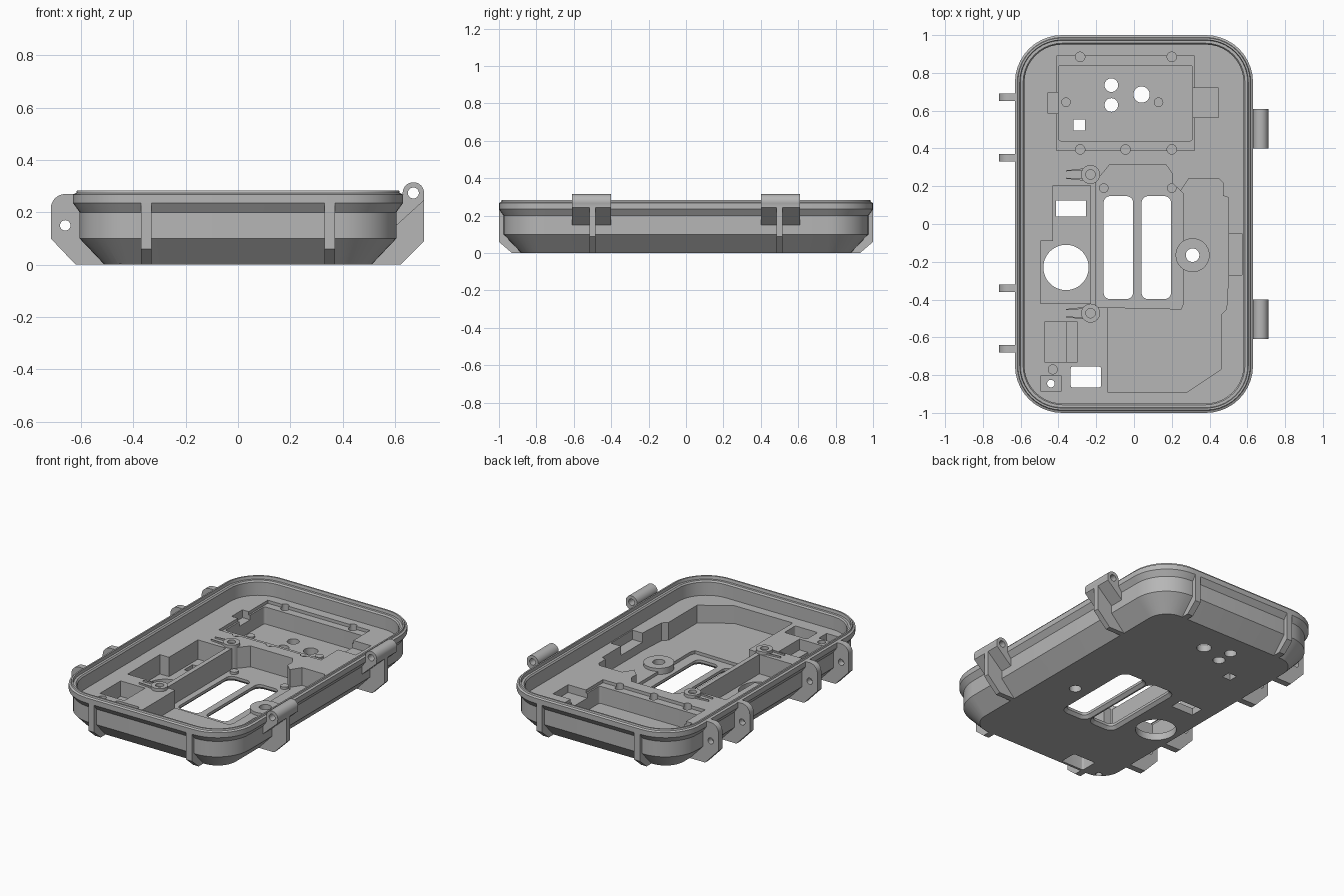
import bpy, bmesh, math

old = bpy.data.objects.get("Cube")
if old:
    bpy.data.objects.remove(old, do_unlink=True)

grey = bpy.data.materials.new("plain_grey")
grey.use_nodes = True
COLOUR = (0.47, 0.47, 0.47, 1)
grey.diffuse_color = COLOUR
grey.node_tree.nodes["Principled BSDF"].inputs["Base Color"].default_value = COLOUR


def loft(name, rings):
    """Closed solid through rings of equal point count."""
    bm = bmesh.new()
    loops = [[bm.verts.new(p) for p in ring] for ring in rings]
    n = len(loops[0])
    for a, b in zip(loops, loops[1:]):
        for i in range(n):
            j = (i + 1) % n
            bm.faces.new((a[i], a[j], b[j], b[i]))
    bm.faces.new(loops[0][::-1])
    bm.faces.new(loops[-1])
    bmesh.ops.recalc_face_normals(bm, faces=bm.faces[:])
    mesh = bpy.data.meshes.new(name)
    bm.to_mesh(mesh)
    bm.free()
    mesh.materials.append(grey)
    ob = bpy.data.objects.new(name, mesh)
    bpy.context.scene.collection.objects.link(ob)
    return ob


def prism(name, pts, lo, hi, axis="z"):
    """Extrude a 2D outline along an axis."""
    place = {"z": lambda a, b, t: (a, b, t),
             "y": lambda a, b, t: (a, t, b),
             "x": lambda a, b, t: (t, a, b)}[axis]
    return loft(name, [[place(a, b, t) for a, b in pts] for t in (lo, hi)])


def rounded(cx, cy, hx, hy, r, steps=5):
    pts = []
    for k, (sx, sy) in enumerate([(1, 1), (-1, 1), (-1, -1), (1, -1)]):
        for i in range(steps + 1):
            a = math.pi / 2 * (k + i / steps)
            pts.append((cx + sx * (hx - r) + r * math.cos(a),
                        cy + sy * (hy - r) + r * math.sin(a)))
    return pts


def circle(cx, cy, r, n=32):
    return [(cx + r * math.cos(math.tau * i / n), cy + r * math.sin(math.tau * i / n))
            for i in range(n)]


def rect(x0, x1, y0, y1):
    return [(x0, y0), (x1, y0), (x1, y1), (x0, y1)]


def combine(ob, tool, operation="DIFFERENCE"):
    mod = ob.modifiers.new("cut", "BOOLEAN")
    mod.object, mod.operation, mod.solver = tool, operation, "EXACT"
    bpy.context.view_layer.objects.active = ob
    bpy.ops.object.modifier_apply(modifier=mod.name)
    bpy.data.objects.remove(tool, do_unlink=True)


def smooth(ob):
    bpy.ops.object.select_all(action="DESELECT")
    ob.select_set(True)
    bpy.context.view_layer.objects.active = ob
    bpy.ops.object.shade_smooth_by_angle(angle=math.radians(25))


# Tray shell: outer chamfer, flared rim with lip and step, inner wall, deck
DECK = 0.17
profile = [(0.12, 0), (0.025, 0.1), (0.025, 0.2), (0, 0.235), (0, 0.268), (0.012, 0.274),
           (0.015, 0.284), (0.025, 0.284), (0.028, 0.265), (0.043, 0.265),
           (0.05, 0.255), (0.05, DECK)]
tray = loft("tray", [[(x, y, z) for x, y in rounded(0, 0, 0.63 - i, 1 - i, 0.25 - i, 10)]
                     for i, z in profile])


def cut(pts, z, top=0.2):
    combine(tray, prism("cutter", pts, z, top))


# Main stepped compartment
cut([(-0.14, -0.4), (-0.14, -0.89), (0.28, -0.89), (0.46, -0.77), (0.46, -0.48), (0.49, -0.45),
     (0.5, -0.28), (0.5, 0.14), (0.47, 0.15), (0.47, 0.22), (0.45, 0.24), (0.29, 0.24),
     (0.25, 0.18), (0.23, -0.4)], 0.055)
cut(rect(0.49, 0.572, -0.27, -0.05), 0.11)
# Slot compartment
cut([(-0.2, -0.44), (0.25, -0.45), (0.262, -0.42), (0.262, 0.16), (0.2, 0.22), (0.2, 0.27),
     (0.17, 0.313), (-0.13, 0.313), (-0.165, 0.27), (-0.2, 0.23)], 0.035)
# Side compartment
cut([(-0.495, -0.42), (-0.23, -0.42), (-0.23, 0.205), (-0.43, 0.205), (-0.43, -0.09),
     (-0.495, -0.09)], 0.045)
# Ledge and deep compartment at the back
cut(rect(-0.41, 0.32, 0.39, 0.89), 0.15)
cut(rect(-0.455, -0.39, 0.585, 0.695), 0.12)
cut(rect(0.3, 0.447, 0.565, 0.72), 0.12)
cut(rounded(-0.045, 0.64, 0.355, 0.2, 0.015), 0.04)
for x, y in [(-0.285, 0.885), (0.2, 0.885), (-0.045, 0.395), (-0.285, 0.395), (0.2, 0.395)]:
    cut(circle(x, y, 0.025), 0.12)
# Small pockets in the front corner
cut(rect(-0.475, -0.36, -0.73, -0.52), 0.07)
cut(rect(-0.37, -0.3, -0.73, -0.52), 0.1)
cut(rect(-0.495, -0.385, -0.885, -0.805), 0.1)
cut(circle(-0.43, -0.77, 0.024), 0.12)


# Raised ring pad around the single hole
combine(tray, prism("pad", circle(0.31, -0.165, 0.09), 0.02, 0.075), "UNION")

# Openings through the floor
openings = [circle(-0.12, 0.735, 0.036), circle(-0.12, 0.63, 0.036), circle(0.04, 0.685, 0.043),
            rect(-0.32, -0.26, 0.495, 0.553), rect(-0.412, -0.255, 0.04, 0.125),
            circle(-0.36, -0.23, 0.12, 48), circle(0.31, -0.165, 0.036),
            rounded(-0.255, -0.81, 0.08, 0.055, 0.01), circle(-0.44, -0.845, 0.02)]
for outline in openings:
    cut(outline, -0.05)

# Long slots, flared on the underside
for x in (-0.083, 0.118):
    rings = [[(px, py, z) for px, py in rounded(x, -0.125, 0.078 + g, 0.273 + g, 0.035 + g)]
             for g, z in [(0.023, -0.005), (0, 0.018), (0, 0.1)]]
    combine(tray, loft("cutter", rings))
smooth(tray)

# Little locating pegs on compartment floors
for x, y in [(-0.36, 0.645), (0.13, 0.645), (-0.16, 0.19), (0.2, 0.19)]:
    smooth(prism("locating_peg", circle(x, y, 0.025, 24), 0.025, 0.05))

# Screw bosses with paired ribs
for y in (0.262, -0.472):
    boss = prism("screw_boss", circle(-0.23, y, 0.05), 0.02, 0.19)
    combine(boss, prism("cutter", circle(-0.23, y, 0.025), 0.09, 0.3))
    smooth(boss)
    for s in (-1, 1):
        prism("boss_rib", [(-0.36, y + s * 0.017), (-0.27, y + s * 0.022),
                           (-0.27, y + s * 0.032), (-0.36, y + s * 0.022)], 0.1, 0.18)

# Latch lugs along the right side
lug_outline = [(-0.5, 0), (-0.62, 0), (-0.715, 0.1)]
lug_outline += [(-0.66 - 0.055 * math.cos(a), 0.215 + 0.055 * math.sin(a))
                for a in [math.pi / 2 * i / 8 for i in range(9)]]
lug_outline += [(-0.62, 0.27), (-0.595, 0.2), (-0.595, 0.1)]
for y in (0.67, 0.35, -0.34, -0.66):
    lug = prism("latch_lug", lug_outline, y - 0.02, y + 0.02, "y")
    combine(lug, prism("cutter", circle(-0.66, 0.15, 0.02, 24), y - 0.1, y + 0.1, "y"))
    smooth(lug)

# Hinge knuckles with gussets along the left side
for s in (-1, 1):
    y = s * 0.505
    knuckle = prism("hinge_knuckle", circle(0.67, 0.274, 0.041), y - 0.104, y + 0.104, "y")
    web = prism("web", [(0.71, 0.27), (0.71, 0.245), (0.6, 0.145), (0.6, 0.2), (0.625, 0.235),
                        (0.628, 0.262), (0.64, 0.27)], y - 0.104, y + 0.104, "y")
    combine(knuckle, web, "UNION")
    combine(knuckle, prism("cutter", circle(0.67, 0.274, 0.021, 24), y - 0.2, y + 0.2, "y"))
    smooth(knuckle)
    prism("hinge_gusset", [(0.5, 0), (0.62, 0), (0.71, 0.09), (0.71, 0.246), (0.6, 0.2),
                           (0.595, 0.1)], y - s * 0.005 - 0.017, y - s * 0.005 + 0.017, "y")

# Stiffening ribs on the front and back ends
for s in (-1, 1):
    outline = [(s * d, z) for d, z in [(0.87, 0), (0.93, 0), (1, 0.06), (1, 0.235),
                                       (0.97, 0.22), (0.965, 0.1)]]
    for x in (-0.35, 0.35):
        prism("end_rib", outline, x - 0.02, x + 0.02, "x")
